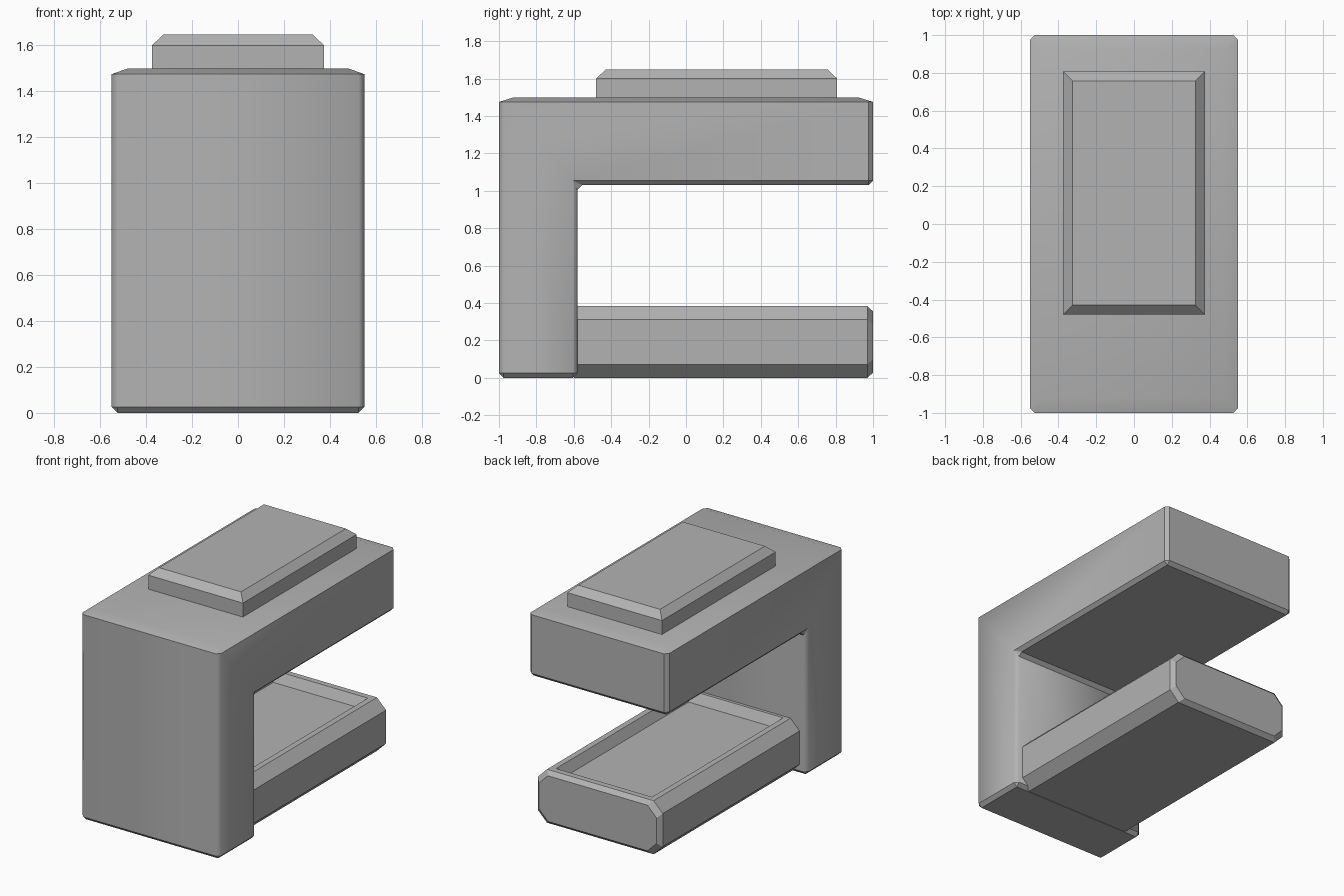
import bpy, bmesh, math

if "Cube" in bpy.data.objects:
    bpy.data.objects.remove(bpy.data.objects["Cube"])

# Mid-grey plastic shared by all parts
grey = bpy.data.materials.new("mid_grey")
grey.diffuse_color = (0.45, 0.45, 0.45, 1)
grey.use_nodes = True
grey.node_tree.nodes["Principled BSDF"].inputs["Base Color"].default_value = grey.diffuse_color


def finish(name, bm, smooth=None):
    bmesh.ops.recalc_face_normals(bm, faces=bm.faces)
    mesh = bpy.data.meshes.new(name)
    bm.to_mesh(mesh)
    bm.free()
    mesh.materials.append(grey)
    ob = bpy.data.objects.new(name, mesh)
    bpy.context.collection.objects.link(ob)
    if smooth:
        bpy.ops.object.select_all(action='DESELECT')
        ob.select_set(True)
        bpy.context.view_layer.objects.active = ob
        bpy.ops.object.shade_smooth_by_angle(angle=math.radians(smooth))
    return ob


def loft(bm, rings):
    # Bridge equal-sized closed rings and cap both ends
    rows = [[bm.verts.new(p) for p in r] for r in rings]
    n = len(rings[0])
    for a, b in zip(rows, rows[1:]):
        for i in range(n):
            j = (i + 1) % n
            bm.faces.new((a[i], a[j], b[j], b[i]))
    bm.faces.new(rows[0])
    bm.faces.new(rows[-1])


# Body: back column and overhanging head from one side profile
profile = [(-1, 0), (-0.58, 0), (-0.58, 1.03), (1, 1.03), (1, 1.5), (-1, 1.5)]
bm = bmesh.new()
loft(bm, [[(x, y, z) for y, z in profile] for x in (-0.55, 0.55)])
bmesh.ops.recalc_face_normals(bm, faces=bm.faces)
bmesh.ops.bevel(bm, geom=bm.edges[:], offset=0.025, segments=1,
                affect='EDGES', profile=0.5)
for v in bm.verts:  # broad shallow slope around the top
    if v.co.z > 1.499:
        v.co.x = math.copysign(0.48, v.co.x)
        v.co.y = math.copysign(0.92, v.co.y)
body = finish("body", bm, 30)
# Column's upright corners shade softly
for e in body.data.edges:
    a, b = (body.data.vertices[i].co for i in e.vertices)
    if abs(a.z - b.z) > 0.8 and a.y < 0:
        e.use_edge_sharp = False


# Drip tray: chamfered section with a shallow sloped recess
def tray_ring(y, inset):
    w, lo, hi = 0.495 - inset, inset, 0.383 - inset
    c = 0.072
    half = [(w - c, lo), (w, lo + c), (w, hi - c), (w - c, hi)]
    pts = half + [(-x, z) for x, z in reversed(half)]
    return [(x, y, z) for x, z in pts]


bm = bmesh.new()
loft(bm, [tray_ring(-0.6, 0), tray_ring(0.97, 0), tray_ring(1, 0.028)])
bmesh.ops.recalc_face_normals(bm, faces=bm.faces)
top = max(bm.faces, key=lambda f: f.calc_center_median().z if f.normal.z > 0.99 else -1)
bmesh.ops.inset_region(bm, faces=[top], thickness=0.06)
bmesh.ops.inset_region(bm, faces=[top], thickness=0.05)
for v in top.verts:
    v.co.z = 0.315
finish("drip_tray", bm)

# Lid pad on top of the head
bm = bmesh.new()
rings = []
for z, i in ((1.46, 0), (1.6, 0), (1.648, 0.05)):
    x, y0, y1 = 0.375 - i, -0.48 + i, 0.808 - i
    rings.append([(-x, y0, z), (x, y0, z), (x, y1, z), (-x, y1, z)])
loft(bm, rings)
finish("top_pad", bm)
